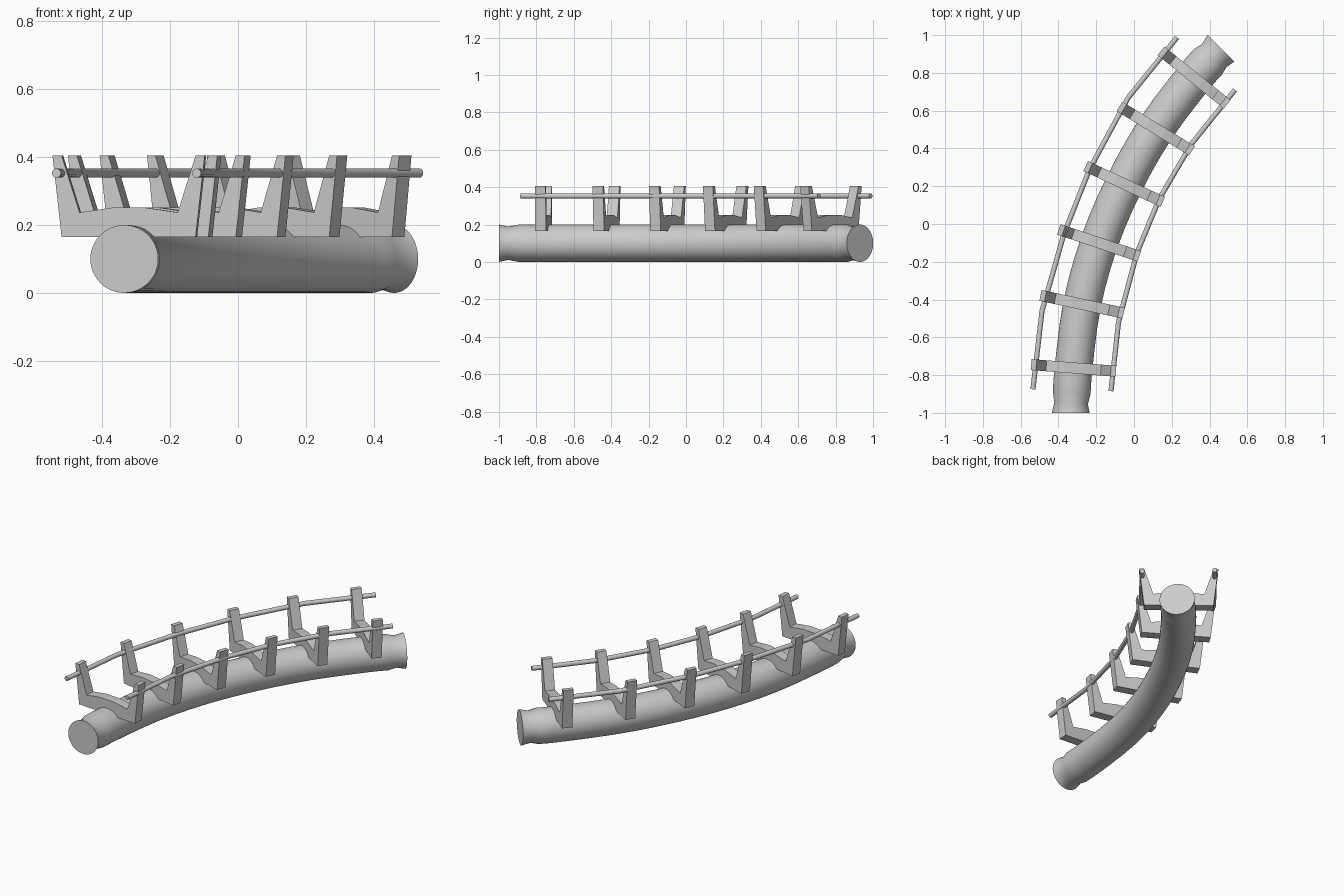
import bpy, bmesh, math
from mathutils import Vector

if "Cube" in bpy.data.objects:
    bpy.data.objects.remove(bpy.data.objects["Cube"])


def finish(bm, name, smooth):
    bmesh.ops.recalc_face_normals(bm, faces=bm.faces)
    me = bpy.data.meshes.new(name)
    bm.to_mesh(me)
    bm.free()
    ob = bpy.data.objects.new(name, me)
    bpy.context.collection.objects.link(ob)
    if smooth:
        bpy.ops.object.select_all(action='DESELECT')
        ob.select_set(True)
        bpy.context.view_layer.objects.active = ob
        bpy.ops.object.shade_smooth_by_angle(angle=math.radians(40))
    return ob


def tube(name, path, radii, z, sides, ends=None):
    """Sweep a capped circle along a flat path of (x, y) points."""
    pts = [Vector((x, y, z)) for x, y in path]
    bm = bmesh.new()
    rings = []
    for i, p in enumerate(pts):
        t = (pts[min(i + 1, len(pts) - 1)] - pts[max(i - 1, 0)]).normalized()
        if ends and i in (0, len(pts) - 1):
            t = Vector(ends[0 if i == 0 else 1]).normalized()
        side = Vector((t.y, -t.x, 0))
        rings.append([bm.verts.new(p + radii[i] * (side * math.cos(a) + Vector((0, 0, math.sin(a)))))
                      for a in (2 * math.pi * k / sides for k in range(sides))])
    for a, b in zip(rings, rings[1:]):
        for k in range(sides):
            n = (k + 1) % sides
            bm.faces.new((a[k], a[n], b[n], b[k]))
    bm.faces.new(rings[0])
    bm.faces.new(rings[-1])
    return finish(bm, name, True)


def spline(ctrl, steps):
    """Catmull-Rom samples through the control points."""
    c = [Vector(p) for p in ctrl]
    c = [2 * c[0] - c[1]] + c + [2 * c[-1] - c[-2]]
    out = []
    for i in range(1, len(c) - 2):
        a, b, d, e = c[i - 1:i + 3]
        for s in range(steps):
            t = s / steps
            out.append(0.5 * (2 * b + (d - a) * t + (2 * a - 5 * b + 4 * d - e) * t * t
                              + (3 * b - a - 3 * d + e) * t ** 3))
    return out + [c[-2]]


# rib stations along the bend: x, y, yaw in degrees
stations = [(-0.32, -0.762, 4.5), (-0.275, -0.425, 12), (-0.185, -0.10, 18.5),
            (-0.052, 0.212, 25), (0.115, 0.505, 31.5), (0.318, 0.775, 39)]

# main pipe with slightly pinched necks behind its end caps
inner = spline([(-0.333, -0.95)] + [s[:2] for s in stations] + [(0.425, 0.892)], 3)
path = [(-0.335, -1.0)] + [tuple(p) for p in inner] + [(0.46, 0.93)]
n = len(path)
radii = [0.1] * n
radii[1] = radii[-2] = 0.089
tube("main_pipe", path, radii, 0.1, 48, ((0, 1, 0), (1, 1, 0)))

# U-shaped support ribs with tapered, outward-leaning arms
half = [(0.198, 0.165), (0.225, 0.405), (0.198, 0.405), (0.145, 0.237)]
profile = half + [(0.05, 0.251), (-0.05, 0.251)] + [(-x, z) for x, z in reversed(half)]
for i, (x, y, yaw) in enumerate(stations):
    bm = bmesh.new()
    front = bm.faces.new([bm.verts.new((px, -0.029, pz)) for px, pz in profile])
    ext = bmesh.ops.extrude_face_region(bm, geom=[front])
    bmesh.ops.translate(bm, vec=(0, 0.058, 0),
                        verts=[v for v in ext["geom"] if isinstance(v, bmesh.types.BMVert)])
    if not any(abs(f.calc_center_median().y + 0.029) < 1e-4 for f in bm.faces):
        bm.faces.new([v for v in bm.verts if v.co.y < 0])
    rib = finish(bm, f"support_rib_{i + 1}", False)
    rib.location = (x, y, 0)
    rib.rotation_euler.z = -math.radians(yaw)

# thin rails threaded through the arm tips
rails = {
    "left_rail": [(-0.535, -0.875), (-0.487, -0.46), (-0.37, -0.05), (-0.235, 0.29), (-0.03, 0.67), (0.228, 0.988)],
    "right_rail": [(-0.122, -0.885), (-0.082, -0.52), (0.015, -0.155), (0.135, 0.135), (0.305, 0.425), (0.535, 0.71)],
}
for name, pts in rails.items():
    first = (pts[1][0] - pts[0][0], pts[1][1] - pts[0][1], 0)
    last = (pts[-1][0] - pts[-2][0], pts[-1][1] - pts[-2][1], 0)
    tube(name, pts, [0.0135] * len(pts), 0.353, 16, (first, last))
